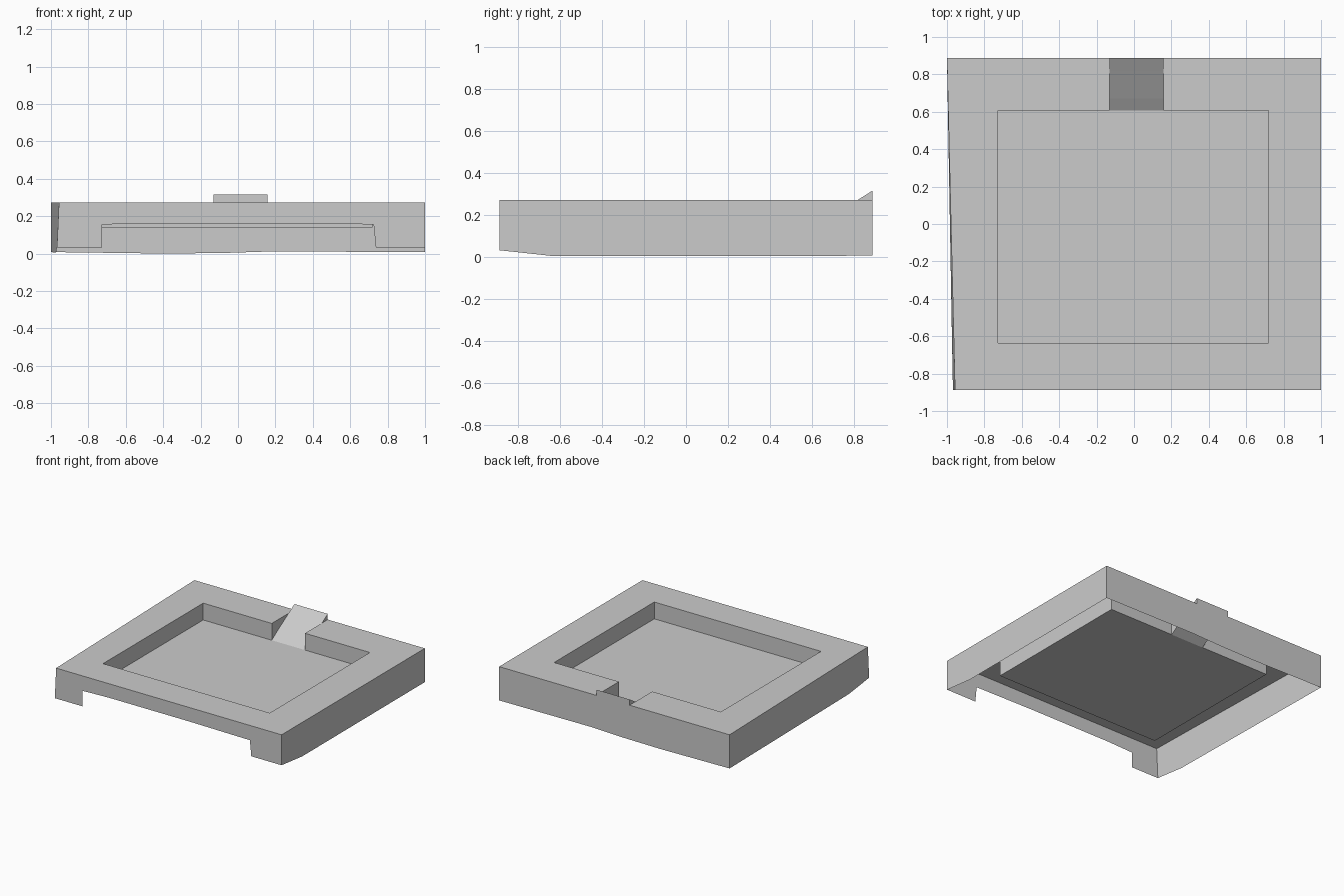
import bpy

if "Cube" in bpy.data.objects:
    bpy.data.objects.remove(bpy.data.objects["Cube"])

TOP, FLOOR = 0.272, 0.14          # rim height, recess floor height
YF, YB = -0.888, 0.888            # front and back of the skirt
XL, XR = -0.727, 0.72             # recess sides
RF, RB = -0.635, 0.607            # recess front and back
TL, TR = -0.132, 0.157            # ramp sides
TAB, LIP = 0.816, 0.817           # tab height is TAB - 0.5; LIP is where ramp crosses the rim
TABZ = TAB - 0.499
FL = -0.957                       # front left corner of the rim (slightly pulled in)


def sheet(name, *polys):
    """Thin open surface made of flat polygons."""
    verts, faces = [], []
    for poly in polys:
        faces.append(range(len(verts), len(verts) + len(poly)))
        verts.extend(poly)
    mesh = bpy.data.meshes.new(name)
    mesh.from_pydata(verts, [], [list(f) for f in faces])
    obj = bpy.data.objects.new(name, mesh)
    bpy.context.collection.objects.link(obj)
    return obj


def at_y(y, pts):
    return [(x, y, z) for x, z in pts]


def at_x(x, pts):
    return [(x, y, z) for y, z in pts]


def flat(z, pts):
    return [(x, y, z) for x, y in pts]


# Flat rim around the recess, split at the ramp channel
sheet("rim",
      flat(TOP, [(FL, YF), (1, YF), (XR, RF), (XL, RF)]),
      flat(TOP, [(1, YF), (1, YB), (XR, RB), (XR, RF)]),
      flat(TOP, [(XR, RB), (1, YB), (TR, YB), (TR, RB)]),
      flat(TOP, [(TL, RB), (TL, YB), (-1, YB), (XL, RB)]),
      flat(TOP, [(XL, RF), (XL, RB), (-1, YB), (FL, YF)]))

# Recess floor and inner walls
sheet("recess_floor", flat(FLOOR, [(XL, RF), (XR, RF), (XR, RB), (XL, RB)]))
path = [(TL, RB), (XL, RB), (XL, RF), (XR, RF), (XR, RB), (TR, RB)]
sheet("recess_walls", *[[(*a, FLOOR), (*b, FLOOR), (*b, TOP), (*a, TOP)]
                        for a, b in zip(path[1:], path)][::1])
for f in ["recess_walls"]:
    bpy.data.objects[f].data.flip_normals()

# Ramp rising from the floor to the back tab, with side cheeks
profile = [(RB, FLOOR), (0.67, 0.182), (LIP, TOP), (YB, TABZ)]
sheet("ramp", *[[(TL, *a), (TR, *a), (TR, *b), (TL, *b)]
                for a, b in zip(profile, profile[1:])])
channel = profile[:3] + [(RB, TOP)]
cheek = [(LIP, TOP), (YB, TOP), (YB, TABZ)]
sheet("ramp_sides", at_x(TL, channel), at_x(TR, channel[::-1]),
      at_x(TR, cheek), at_x(TL, cheek[::-1]))

# Front skirt with the wide notch between two feet
sheet("front_skirt",
      at_y(YF, [(-0.968, 0.033), (-0.727, 0.033), (-0.727, 0.155), (-0.5, 0.162),
                (0.2, 0.162), (0.725, 0.156), (0.737, 0.033), (1, 0.033),
                (1, TOP), (FL, TOP)]))

# Back skirt, rising into the tab
sheet("back_skirt",
      at_y(YB, [(1, 0.007), (0.2, 0.012), (-0.08, 0.003), (-0.4, 0.0), (-1, 0.008),
                (-1, TOP), (TL, TOP), (TL, TABZ), (TR, TABZ), (TR, TOP), (1, TOP)]))

# Side skirts with chamfered front bottoms
sheet("right_skirt",
      at_x(1, [(YF, 0.033), (-0.63, 0.005), (YB, 0.007), (YB, TOP), (YF, TOP)]))
sheet("left_skirt",
      [(-1, YB, TOP), (-1, YB, 0.008), (-0.973, -0.63, 0.005),
       (-0.968, YF, 0.033), (FL, YF, TOP)])
